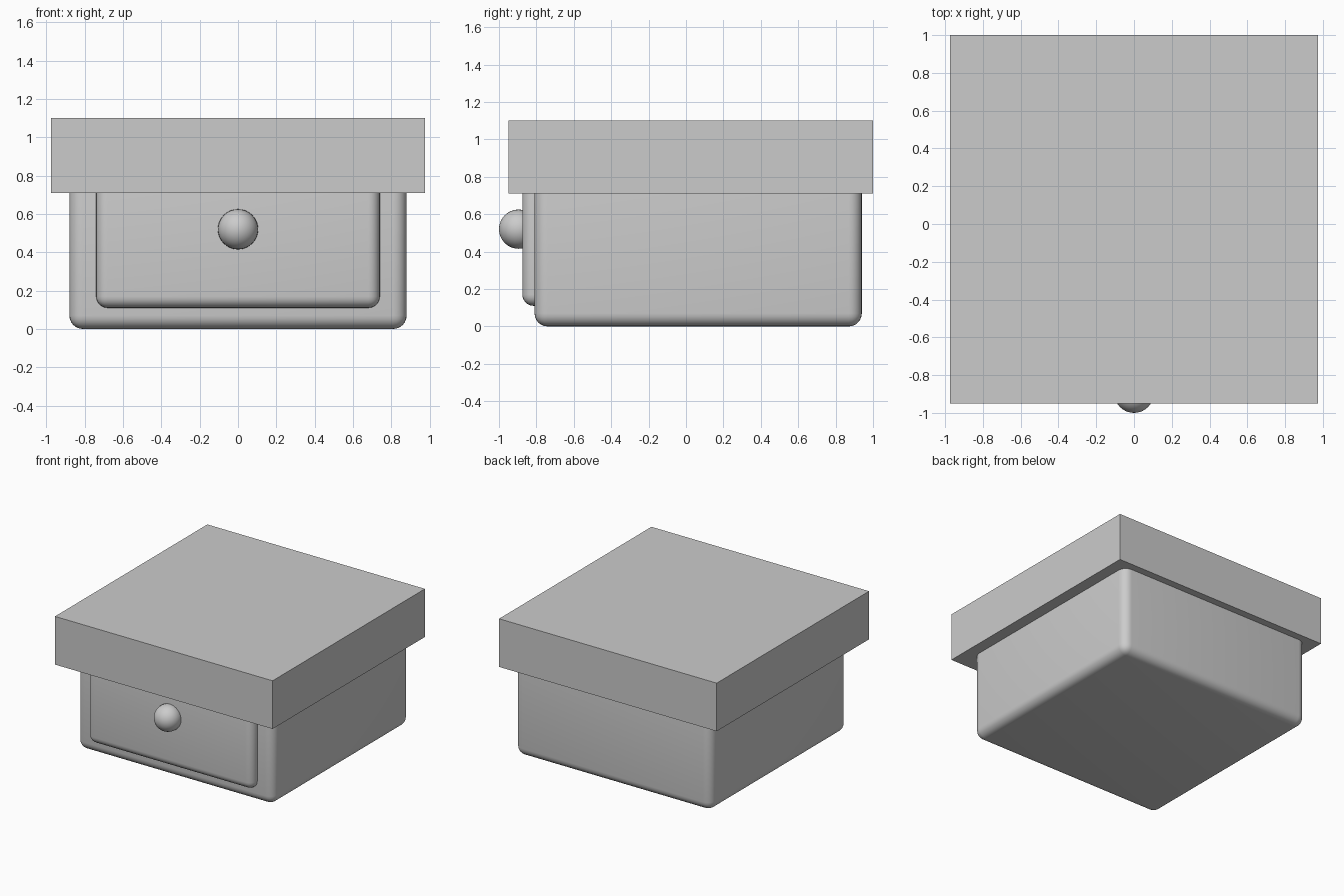
import bpy
from math import radians

if "Cube" in bpy.data.objects:
    bpy.data.objects.remove(bpy.data.objects["Cube"])


def box(name, lo, hi, bevel=0.0):
    """Box between two corners, with optional rounded edges."""
    bpy.ops.mesh.primitive_cube_add(size=1)
    ob = bpy.context.object
    ob.name = name
    ob.location = [(a + b) / 2 for a, b in zip(lo, hi)]
    ob.scale = [b - a for a, b in zip(lo, hi)]
    bpy.ops.object.transform_apply(location=False, rotation=False, scale=True)
    if bevel:
        mod = ob.modifiers.new("rounding", 'BEVEL')
        mod.width = bevel
        mod.segments = 6
        bpy.ops.object.shade_smooth()
    return ob


# Sharp-edged slab on top
box("table_top", (-0.975, -0.95, 0.71), (0.975, 1.0, 1.10))

# Rounded cabinet body, its upper edge hidden inside the slab
box("cabinet_body", (-0.88, -0.81, 0.0), (0.88, 0.94, 0.90), 0.07)

# Rounded drawer front standing proud of the body
box("drawer_front", (-0.74, -0.875, 0.11), (0.74, -0.69, 0.82), 0.06)

# Round drawer knob
bpy.ops.mesh.primitive_uv_sphere_add(segments=32, ring_count=16, radius=0.105,
                                     location=(0, -0.895, 0.52),
                                     rotation=(radians(90), 0, 0))
bpy.context.object.name = "drawer_knob"
bpy.ops.object.shade_smooth()
